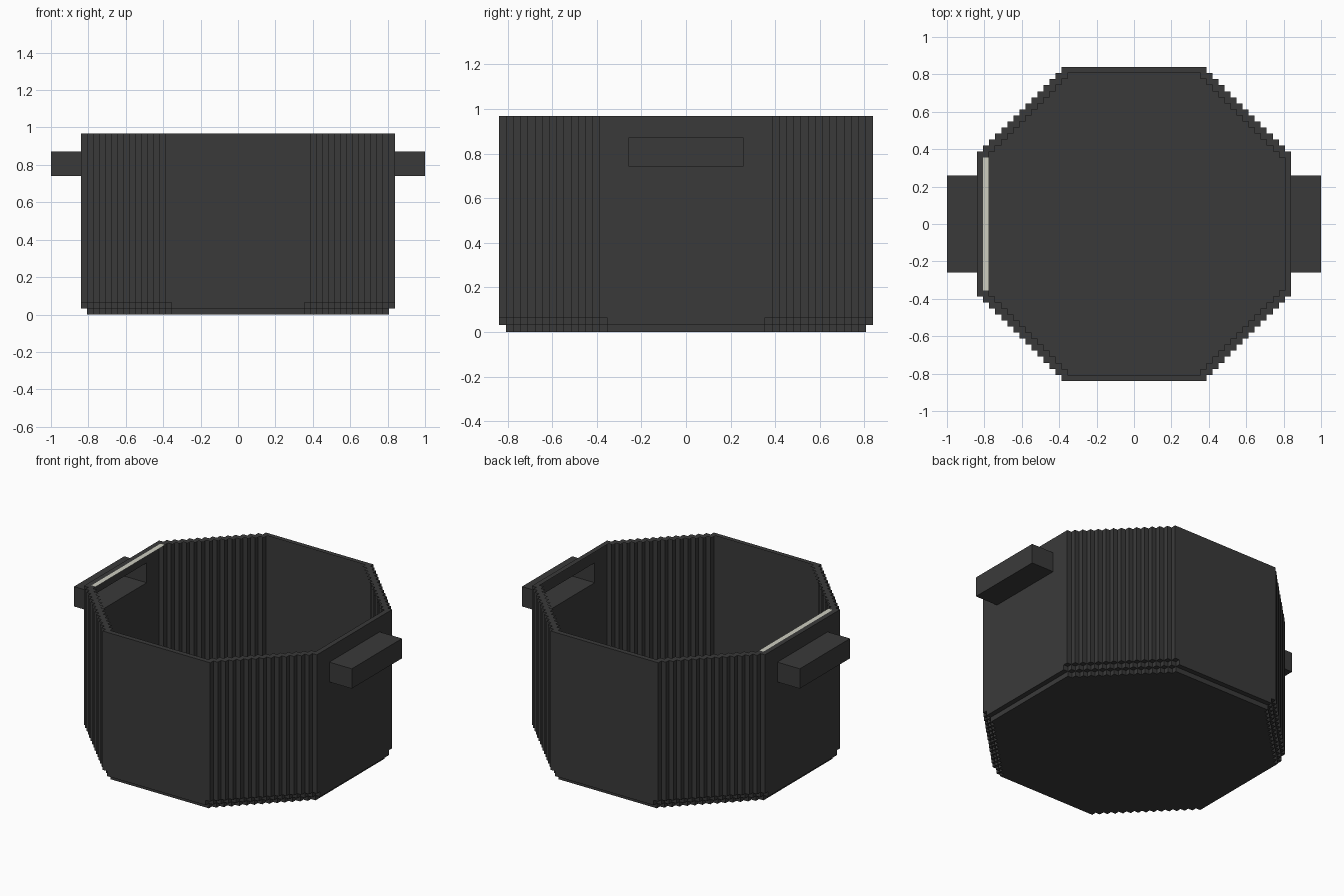
import bpy
import bmesh
from mathutils import Vector

if "Cube" in bpy.data.objects:
    bpy.data.objects.remove(bpy.data.objects["Cube"], do_unlink=True)

U = 2 / 62  # size of one block


def material(name, color):
    mat = bpy.data.materials.new(name)
    mat.use_nodes = True
    mat.diffuse_color = (*color, 1)
    bsdf = mat.node_tree.nodes["Principled BSDF"]
    bsdf.inputs["Base Color"].default_value = (*color, 1)
    bsdf.inputs["Roughness"].default_value = 0.9
    return mat


iron = material("dark iron", (0.042, 0.042, 0.042))
ivory = material("pale ivory", (0.61, 0.61, 0.53))

# Stepped octagons as (half width, half length of a flat side), in blocks
BASE, SKIRT, BODY = (25, 11), (26, 11), (26, 12)


def stepped_octagon(half, corner):
    """Octagon outline whose slanted sides are one-block stairs."""
    quarter = [(half, corner)]
    for k in range(1, half - corner + 1):
        quarter += [(half - k, corner + k - 1), (half - k, corner + k)]
    points = []
    for turn in range(4):
        points += quarter
        quarter = [(-y, x) for x, y in quarter]
    return points


def sides(bm, shape, z0, z1):
    """Upright walls around an octagon; returns the lower loop."""
    outline = stepped_octagon(*shape)
    low, high = ([bm.verts.new((x * U, y * U, z * U)) for x, y in outline] for z in (z0, z1))
    n = len(outline)
    for i in range(n):
        j = (i + 1) % n
        bm.faces.new((low[i], low[j], high[j], high[i]))
    return low


def covers(shape, i, j):
    return max(i, j) < shape[0] and i + j + 2 <= sum(shape)


def ledge(bm, outer, inner, z, up):
    """Flat ring of blocks lying in the outer octagon but not in the inner one."""
    for i in range(outer[0]):
        for j in range(outer[0]):
            if not covers(outer, i, j) or covers(inner, i, j):
                continue
            for sx in (-1, 1):
                for sy in (-1, 1):
                    square = [(i, j), (i + 1, j), (i + 1, j + 1), (i, j + 1)]
                    if (sx * sy > 0) != up:
                        square.reverse()
                    bm.faces.new([bm.verts.new((x * sx * U, y * sy * U, z * U))
                                  for x, y in square])


def finish(bm, name, mat):
    bmesh.ops.remove_doubles(bm, verts=bm.verts, dist=U / 100)
    mesh = bpy.data.meshes.new(name)
    bm.to_mesh(mesh)
    bm.free()
    mesh.materials.append(mat)
    obj = bpy.data.objects.new(name, mesh)
    bpy.context.collection.objects.link(obj)


# Base: bottom plate and the two small steps up to the body
bm = bmesh.new()
bm.faces.new(sides(bm, BASE, 0, 1)[::-1])
ledge(bm, SKIRT, BASE, 1, up=False)
sides(bm, SKIRT, 1, 2)
ledge(bm, BODY, SKIRT, 2, up=False)
finish(bm, "base", iron)

# Pot wall: a thin sheet, opened where the hollow handles join it
bm = bmesh.new()
sides(bm, BODY, 2, 30)
for axis, cuts in (((0, 1, 0), (-8, 8)), ((0, 0, 1), (23, 27))):
    for cut in cuts:
        flats = [f for f in bm.faces if abs(f.calc_center_median().x) > 25.9 * U]
        geom = {g for f in flats for g in (f, *f.edges, *f.verts)}
        bmesh.ops.bisect_plane(bm, geom=list(geom), plane_co=Vector(axis) * cut * U,
                               plane_no=axis)
openings = []
for f in bm.faces:
    x, y, z = f.calc_center_median() / U
    if abs(x) > 25.9 and abs(y) < 8 and 23 < z < 27:
        openings.append(f)
bmesh.ops.delete(bm, geom=openings, context="FACES")
finish(bm, "pot_wall", iron)

# Rim
bm = bmesh.new()
ledge(bm, BODY, BASE, 30, up=True)
finish(bm, "rim", iron)

# Hollow handles, open towards the pot
for side, name in ((-1, "right_handle"), (1, "left_handle")):
    bm = bmesh.new()
    bmesh.ops.create_cube(bm, size=U)
    for v in bm.verts:
        v.co = (v.co.x * 5 + side * 28.5 * U, v.co.y * 16, v.co.z * 4 + 25 * U)
    bm.normal_update()
    mouth = [f for f in bm.faces if f.normal.x * side < -0.5]
    bmesh.ops.delete(bm, geom=mouth, context="FACES")
    finish(bm, name, iron)

# Pale strip along the inner rim
bm = bmesh.new()
bmesh.ops.create_grid(bm, x_segments=1, y_segments=1, size=U / 2)
for v in bm.verts:
    v.co = (v.co.x - 24.5 * U, v.co.y * 22, 30 * U)
finish(bm, "rim_strip", ivory)
